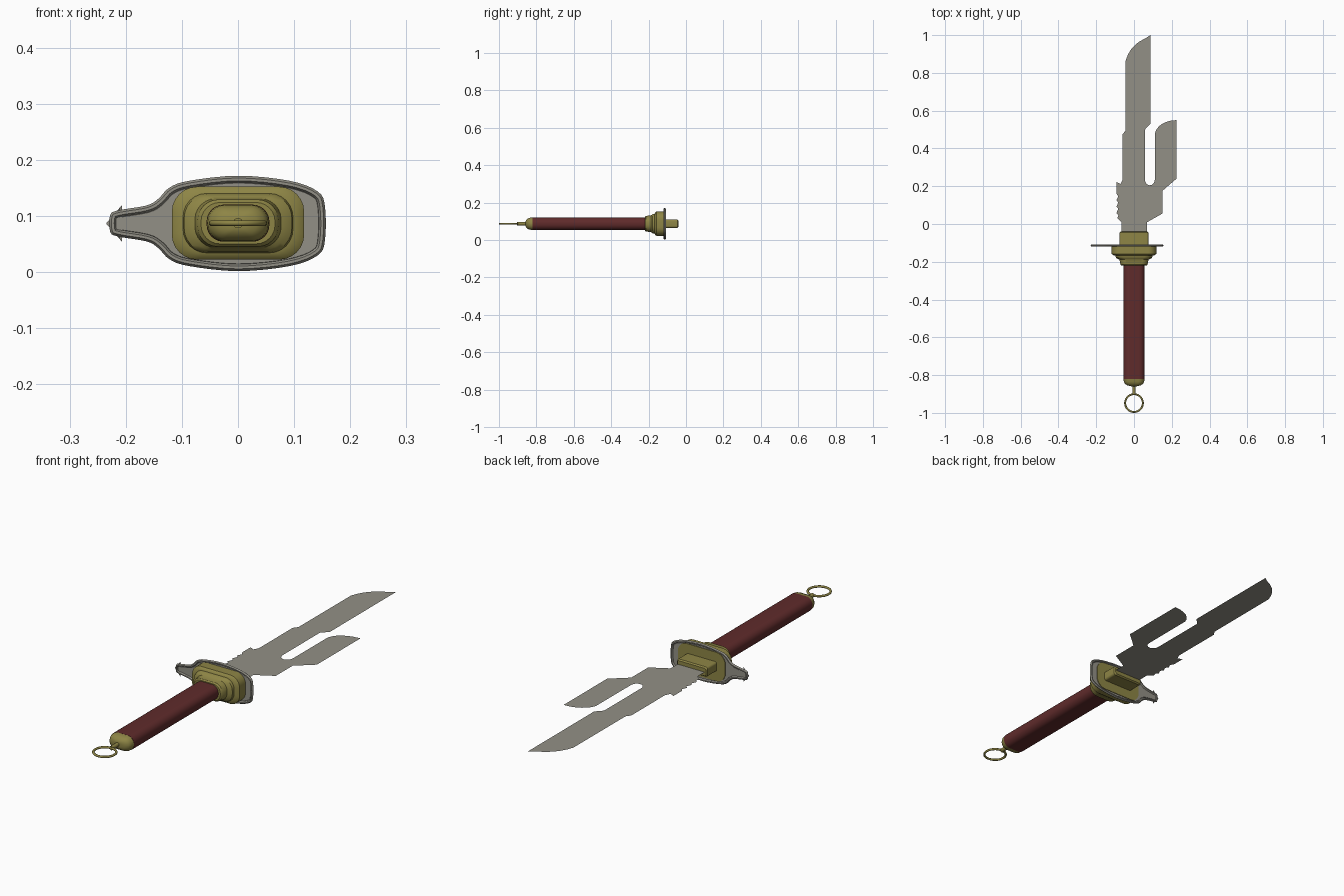
import bpy, bmesh, math
from mathutils import Vector

cube = bpy.data.objects.get("Cube")
if cube:
    bpy.data.objects.remove(cube, do_unlink=True)

AXIS_Z = 0.087


def make_material(name, rgb):
    mat = bpy.data.materials.new(name)
    mat.use_nodes = True
    mat.diffuse_color = (*rgb, 1)
    mat.node_tree.nodes["Principled BSDF"].inputs["Base Color"].default_value = (*rgb, 1)
    return mat


steel = make_material("warm grey steel", (0.29, 0.28, 0.24))
brass = make_material("dull brass", (0.27, 0.235, 0.06))
leather = make_material("dark red leather", (0.115, 0.024, 0.024))


def finish(name, bm, mat, angle=None):
    bmesh.ops.recalc_face_normals(bm, faces=bm.faces)
    mesh = bpy.data.meshes.new(name)
    bm.to_mesh(mesh)
    bm.free()
    mesh.materials.append(mat)
    obj = bpy.data.objects.new(name, mesh)
    bpy.context.collection.objects.link(obj)
    if angle:
        bpy.ops.object.select_all(action="DESELECT")
        obj.select_set(True)
        bpy.context.view_layer.objects.active = obj
        bpy.ops.object.shade_smooth_by_angle(angle=math.radians(angle))
    return obj


def arc(cx, cy, rx, ry, start, end, n):
    """Points along an elliptical arc, angles in degrees."""
    angles = [math.radians(start + (end - start) * i / n) for i in range(n + 1)]
    return [(cx + rx * math.cos(a), cy + ry * math.sin(a)) for a in angles]


def smooth_loop(points, n):
    """Closed curve passing through every point."""
    pts = [Vector(p) for p in points]
    out = []
    for i in range(len(pts)):
        a, b, c, d = (pts[(i + k) % len(pts)] for k in (-1, 0, 1, 2))
        for t in (j / n for j in range(n)):
            out.append(b + 0.5 * t * (c - a + t * (2 * a - 5 * b + 4 * c - d
                                                   + t * (3 * (b - c) + d - a))))
    return out


def plate(name, outline, steps, mat, angle=None):
    """Counterclockwise outline stepped inwards and upwards, mirrored below."""
    bm = bmesh.new()
    face = bm.faces.new([bm.verts.new((p[0], p[1], 0)) for p in outline])
    for inset, rise in steps:
        bmesh.ops.inset_region(bm, faces=[face], thickness=inset, depth=rise,
                               use_boundary=True, use_even_offset=True)
    obj = finish(name, bm, mat, angle)
    mirror = obj.modifiers.new("both_sides", "MIRROR")
    mirror.use_axis = (False, False, True)
    return obj


def section(hx, hz, r, y):
    """Rounded rectangle across the handle axis."""
    pts = []
    for q, (sx, sz) in enumerate(((1, 1), (-1, 1), (-1, -1), (1, -1))):
        pts += arc(sx * (hx - r), sz * (hz - r), r, r, 90 * q, 90 * q + 90, 6)
    return [(x, y, AXIS_Z + z) for x, z in pts]


def loft(name, rings, mat, angle=35):
    """Skin rings of (y, half width, half height, corner radius)."""
    bm = bmesh.new()
    loops = [[bm.verts.new(p) for p in section(hx, hz, r, y)] for y, hx, hz, r in rings]
    for a, b in zip(loops, loops[1:]):
        for i in range(len(a)):
            j = (i + 1) % len(a)
            bm.faces.new((a[i], a[j], b[j], b[i]))
    bm.faces.new(loops[0])
    bm.faces.new(loops[-1])
    return finish(name, bm, mat, angle)


# Forked blade with sharpened rim and a notched back edge
outline = [(-0.065, -0.08), (0.07, -0.08), (0.07, 0.01), (0.15, 0.055), (0.15, 0.175),
           (0.225, 0.24), (0.225, 0.55)]
outline += arc(0.225, 0.47, 0.115, 0.08, 105, 172, 5)
outline += arc(0.084, 0.235, 0.026, 0.03, 0, -180, 8)
outline += [(0.058, 0.5), (0.087, 0.53), (0.087, 1.0)]
outline += arc(0.125, 0.82, 0.175, 0.175, 112, 165, 5)
outline += [(-0.045, 0.495), (-0.06, 0.475), (-0.06, 0.235), (-0.072, 0.212), (-0.093, 0.222)]
for i in range(4):
    y = 0.16 - 0.034 * i
    outline += [(-0.093, y), (-0.083, y - 0.012)]
outline += [(-0.088, 0.03), (-0.065, 0.01)]
blade = plate("blade", outline, [(0.013, 0.015)], steel)
blade.location.z = AXIS_Z

# Guard: rounded shield shape with a side tongue, raised rim on both sides
upper = [(0.155, 0.03), (0.142, 0.057), (0.092, 0.076), (0, 0.085), (-0.087, 0.076),
         (-0.122, 0.064), (-0.142, 0.044), (-0.163, 0.032), (-0.215, 0.023), (-0.228, 0.014)]
lower = [(x, -z) for x, z in reversed(upper)]
guard = plate("guard", smooth_loop(upper + lower, 4),
              [(0.0004, 0.021), (0.004, 0.006), (0.005, 0), (0.004, -0.007)], steel, 40)
guard.rotation_euler.x = math.pi / 2
guard.location = (0, -0.114, 0.0865)

# Stepped collar in front of the guard
loft("stepped_collar", [
    (-0.11, 0.118, 0.065, 0.045), (-0.158, 0.118, 0.065, 0.045),
    (-0.166, 0.108, 0.059, 0.042), (-0.168, 0.098, 0.053, 0.042),
    (-0.178, 0.096, 0.051, 0.042), (-0.184, 0.088, 0.047, 0.042),
    (-0.188, 0.077, 0.044, 0.038), (-0.214, 0.072, 0.042, 0.037),
    (-0.22, 0.066, 0.037, 0.034)], brass)

# Blade collar behind the guard
loft("blade_collar", [
    (-0.11, 0.076, 0.022, 0.01), (-0.046, 0.076, 0.022, 0.01),
    (-0.04, 0.071, 0.017, 0.008)], brass)

# Grip
loft("grip", [(-0.82, 0.056, 0.033, 0.03), (-0.2, 0.056, 0.033, 0.03)], leather)

# Domed end cap
loft("end_cap", [
    (-0.815, 0.056, 0.033, 0.031), (-0.835, 0.054, 0.032, 0.031),
    (-0.847, 0.047, 0.027, 0.026), (-0.855, 0.034, 0.019, 0.018),
    (-0.859, 0.015, 0.011, 0.01)], brass, 50)

# Ring stem
loft("ring_stem", [(-0.85, 0.009, 0.009, 0.0088), (-0.903, 0.009, 0.009, 0.0088)], brass)

# Hanging ring
bpy.ops.mesh.primitive_torus_add(major_segments=40, minor_segments=10, major_radius=0.047,
                                 minor_radius=0.005, location=(0, -0.948, AXIS_Z))
ring = bpy.context.object
ring.name = "ring"
ring.data.materials.append(brass)
bpy.ops.object.shade_smooth_by_angle(angle=math.radians(60))
